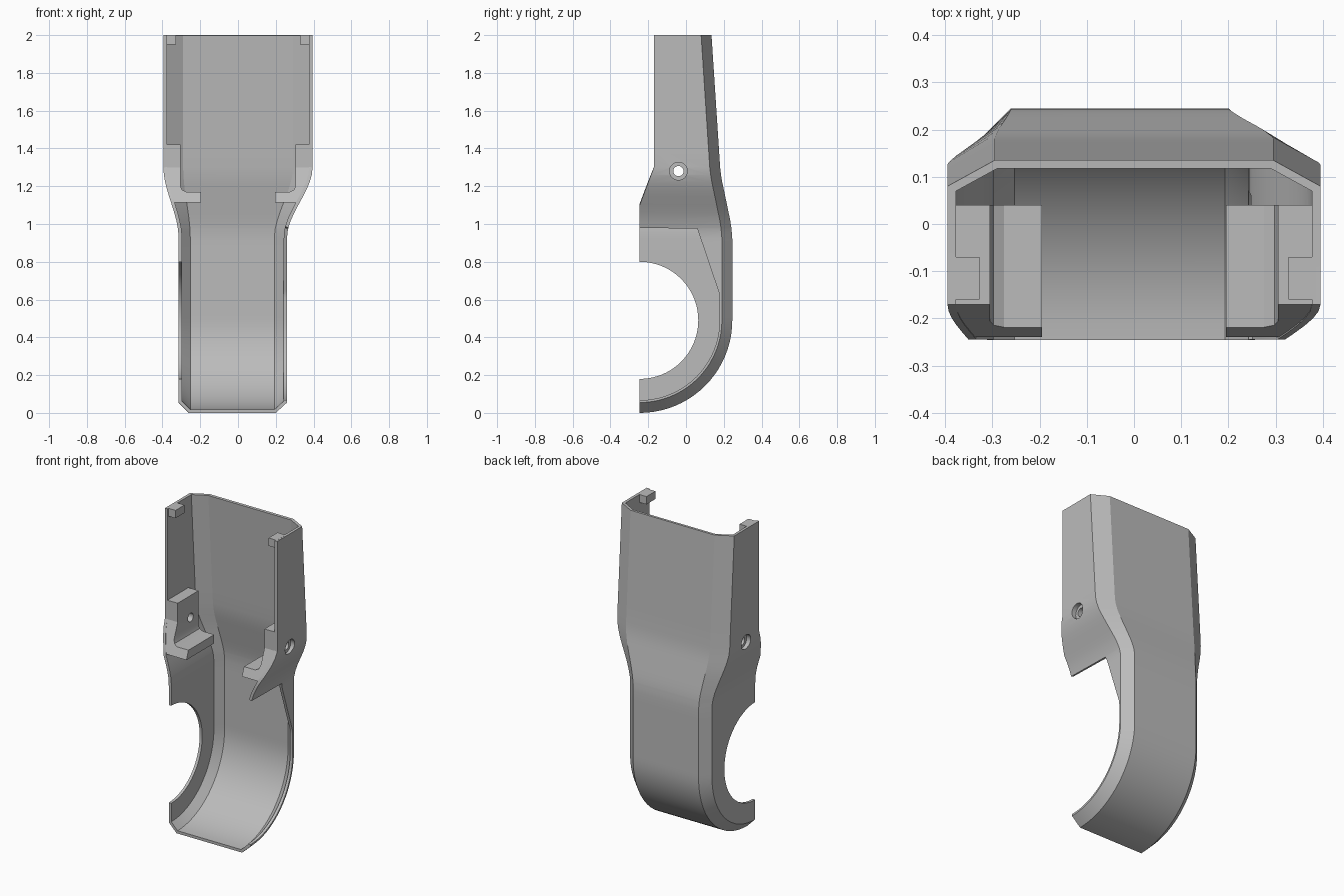
import bpy
import bmesh
from math import sin, cos, radians

cube = bpy.data.objects.get("Cube")
if cube:
    bpy.data.objects.remove(cube)

grey = bpy.data.materials.new("light_grey")
grey.use_nodes = True
grey.diffuse_color = (0.5, 0.5, 0.5, 1)
grey.node_tree.nodes["Principled BSDF"].inputs["Base Color"].default_value = (0.5, 0.5, 0.5, 1)


def make_object(name, verts, faces, fix_normals=True):
    mesh = bpy.data.meshes.new(name)
    mesh.from_pydata(verts, [], faces)
    if fix_normals:
        bm = bmesh.new()
        bm.from_mesh(mesh)
        bmesh.ops.recalc_face_normals(bm, faces=bm.faces)
        bm.to_mesh(mesh)
        bm.free()
    mesh.materials.append(grey)
    obj = bpy.data.objects.new(name, mesh)
    bpy.context.collection.objects.link(obj)
    return obj


def prism(name, profile, back_y, front_y):
    """Extrude an x-z profile from back_y to a front edge that depends on z."""
    n = len(profile)
    verts = [(x, back_y, z) for x, z in profile]
    verts += [(x, front_y(z), z) for x, z in profile]
    faces = [range(n), range(n, 2 * n)]
    faces += [(i, (i + 1) % n, n + (i + 1) % n, n + i) for i in range(n)]
    return make_object(name, verts, faces)


def lerp_table(table, z):
    for (z0, v0), (z1, v1) in zip(table, table[1:]):
        if z >= z1:
            return v0 + (v1 - v0) * (z - z0) / (z1 - z0)
    return table[-1][1]


def narrowing(z):
    t = min(max((1.3 - z) / 0.37, 0), 1)
    return t * t * (3 - 2 * t)


def side_x(z, side):
    low = 0.315 if side < 0 else 0.26
    return 0.395 + (low - 0.395) * narrowing(z)


def flat_x(z, side):
    low = 0.26 if side < 0 else 0.2
    return 0.295 + (low - 0.295) * narrowing(z)


def front_edge(z):
    return lerp_table([(2, -0.17), (1.3, -0.17), (1.1, -0.245), (0, -0.245)], z)


BACK = [(2, 0.135), (1.28, 0.182), (1.22, 0.192), (1.16, 0.205),
        (1.0, 0.238), (0.93, 0.245), (0, 0.245)]
CENTRE_Y, CENTRE_Z, OUTER, HOLE, CHAMFER = -0.245, 0.49, 0.49, 0.31, 0.055


def section(z, back, left_front, right_front):
    """Open U section for the straight part of the leg."""
    c = back - CHAMFER
    lf, rf = side_x(z, -1), side_x(z, 1)
    return [(-lf, left_front, z), (-lf, c, z), (-flat_x(z, -1), back, z),
            (flat_x(z, 1), back, z), (rf, c, z), (rf, right_front, z)]


def right_cut(z):
    slanted = 0.06 + (0.975 - z) / 0.355 * 0.12
    return min(slanted, 0.245 - CHAMFER - 0.012)


# Shell sections: upper leg, round side opening, then curled lower end
rows = []
for z in (2, 1.7, 1.4, 1.3, 1.26, 1.22, 1.18, 1.14, 1.1, 1.06, 1.02, 0.98):
    rows.append(section(z, lerp_table(BACK, z), front_edge(z), front_edge(z)))
for z in (0.975, 0.95, 0.92, 0.86):
    rows.append(section(z, lerp_table(BACK, z), front_edge(z), right_cut(z)))
STEPS = 20
for i in range(STEPS + 1):
    a = radians(90 - 90 * i / STEPS)
    z = CENTRE_Z + HOLE * sin(a)
    rows.append(section(z, 0.245, CENTRE_Y + HOLE * cos(a), right_cut(z)))
for i in range(1, STEPS + 1):
    a = radians(-90 * i / STEPS)
    inner = OUTER - CHAMFER
    spots = [(-0.315, HOLE), (-0.315, inner), (-0.26, OUTER),
             (0.2, OUTER), (0.26, inner), (0.26, inner - 0.012)]
    rows.append([(x, CENTRE_Y + r * cos(a), CENTRE_Z + r * sin(a)) for x, r in spots])

verts = [v for row in rows for v in row]
faces = [(6 * i + j, 6 * i + j + 1, 6 * i + j + 7, 6 * i + j + 6)
         for i in range(len(rows) - 1) for j in range(5)]
shell = make_object("leg_shell", verts, faces, False)
solid = shell.modifiers.new("thickness", "SOLIDIFY")
solid.thickness = 0.018
solid.offset = -1
solid.use_even_offset = True

# Inner lugs, shelves and top clips on both sides
drilled = [shell]
parts = [shell]
for side, label in ((-1, "right"), (1, "left")):
    def mirror(points):
        return [(side * x, z) for x, z in points]
    boss = prism(label + "_screw_boss", mirror(
        [(0.385, 1.42), (0.305, 1.42), (0.305, 1.3), (0.385, 1.3)]), 0.04, front_edge)
    wall = [(side_x(z, side) - 0.008, z) for z in (1.115, 1.17, 1.22, 1.26, 1.3)]
    shelf = prism(label + "_shelf", mirror(
        [(0.305, 1.3), (0.305, 1.205), (0.297, 1.182), (0.275, 1.17),
         (0.195, 1.17), (0.195, 1.115)] + wall), 0.04, front_edge)
    clip = prism(label + "_top_clip", mirror(
        [(0.385, 2), (0.327, 2), (0.327, 1.95), (0.385, 1.95)]), -0.07, lambda z: -0.16)
    drilled += [boss, shelf]
    parts += [boss, shelf, clip]


# Screw holes with a wider outer recess
def cutter(name, radius, depth, x):
    bpy.ops.mesh.primitive_cylinder_add(vertices=32, radius=radius, depth=depth,
                                        location=(x, -0.04, 1.28),
                                        rotation=(0, radians(90), 0))
    obj = bpy.context.object
    obj.name = name
    obj.hide_render = True
    return obj


cutters = [cutter("screw_hole_cutter", 0.027, 1, 0)]
cutters += [cutter("recess_cutter", 0.047, 0.1, s * 0.415) for s in (-1, 1)]
for obj in drilled:
    for tool in cutters:
        mod = obj.modifiers.new("hole", "BOOLEAN")
        mod.operation = "DIFFERENCE"
        mod.solver = "EXACT"
        mod.object = tool

# Apply modifiers and shade
for obj in parts:
    bpy.ops.object.select_all(action="DESELECT")
    obj.select_set(True)
    bpy.context.view_layer.objects.active = obj
    for mod in list(obj.modifiers):
        bpy.ops.object.modifier_apply(modifier=mod.name)
    bpy.ops.object.shade_smooth_by_angle(angle=radians(20))
for tool in cutters:
    bpy.data.objects.remove(tool)
